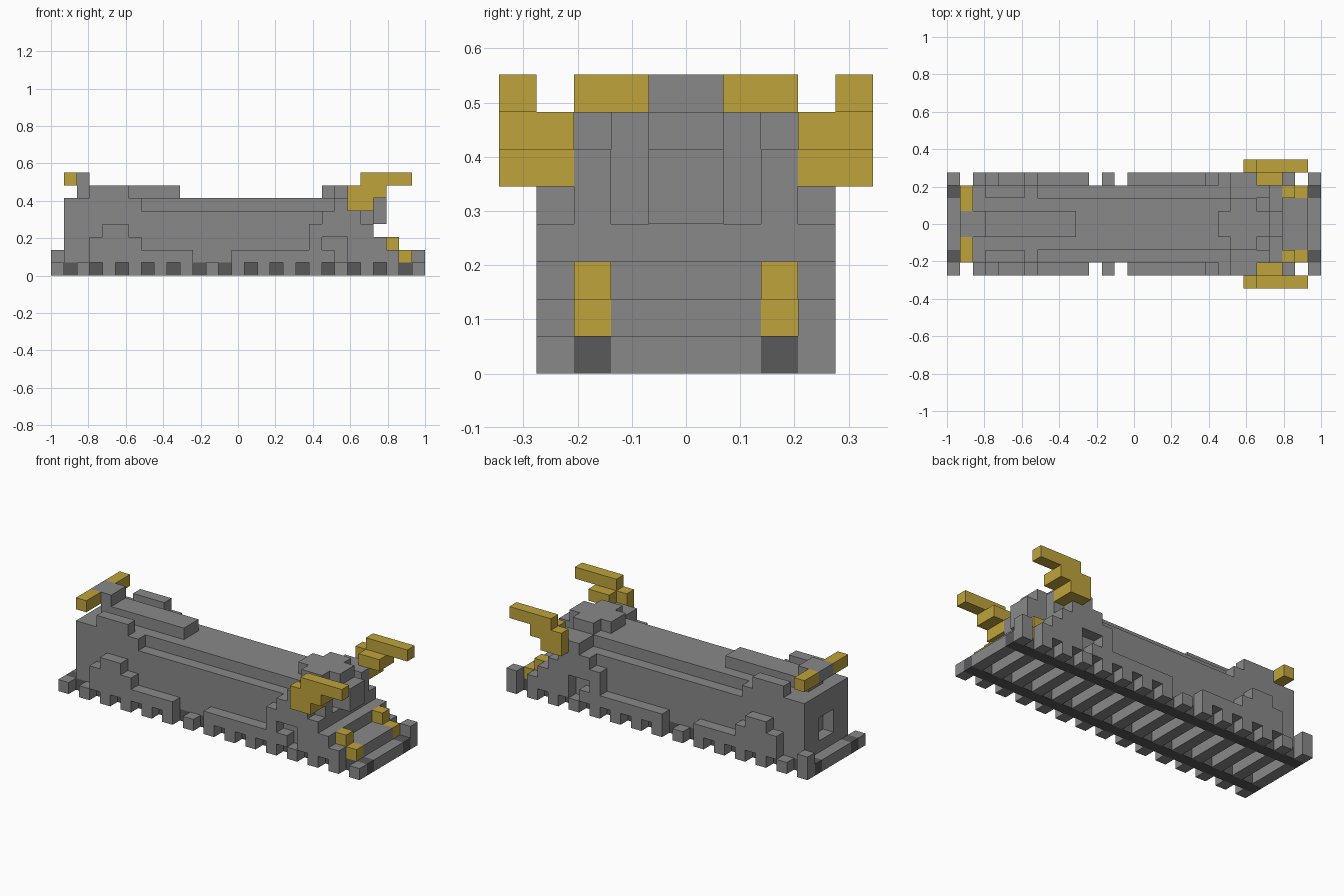
import bpy
import bmesh
from mathutils import Matrix, Vector

if "Cube" in bpy.data.objects:
    bpy.data.objects.remove(bpy.data.objects["Cube"], do_unlink=True)

LENGTH = 29          # grid cells along the longest side
U = 2 / LENGTH


def material(name, rgb):
    m = bpy.data.materials.new(name)
    m.use_nodes = True
    color = (*rgb, 1)
    m.diffuse_color = color
    bsdf = m.node_tree.nodes["Principled BSDF"]
    bsdf.inputs["Base Color"].default_value = color
    bsdf.inputs["Roughness"].default_value = 0.9
    return m


grey = material("stone grey", (0.25, 0.25, 0.25))
gold = material("gold", (0.52, 0.37, 0.045))
dark = material("dark iron", (0.1, 0.1, 0.105))


def part(name, mat, boxes, mirror=False):
    """Blocks given as (x0, x1, y0, y1, z0, z1) in cells; y and z from the base centre."""
    bm = bmesh.new()
    for x0, x1, y0, y1, z0, z1 in boxes:
        spans = [(y0, y1), (-y1, -y0)] if mirror else [(y0, y1)]
        for a, b in spans:
            centre = Vector(((x0 + x1 - LENGTH) / 2, (a + b) / 2, (z0 + z1) / 2)) * U
            size = Vector((x1 - x0, b - a, z1 - z0)) * U
            bmesh.ops.create_cube(bm, size=1,
                                  matrix=Matrix.LocRotScale(centre, None, size))
    mesh = bpy.data.meshes.new(name)
    bm.to_mesh(mesh)
    bm.free()
    mesh.materials.append(mat)
    obj = bpy.data.objects.new(name, mesh)
    bpy.context.collection.objects.link(obj)


def layer(y0, y1, outline):
    """Side profile blocks (x0, x1, z0, z1) given one common depth."""
    return [(x0, x1, y0, y1, z0, z1) for x0, x1, z0, z1 in outline]


# Track: rails, sleepers and the raised end posts on one side
part("rails", dark, [(0, LENGTH, 2, 3, 0, 1)], mirror=True)
sleepers = range(0, LENGTH, 2)
part("sleeper_middles", grey, [(i, i + 1, -2, 2, 0, 1) for i in sleepers])
part("sleeper_ends", grey, [(i, i + 1, 3, 4, 0, 1) for i in sleepers], mirror=True)
part("end_posts", grey, [(i, i + 1, 3, 4, 1, 2) for i in (0, LENGTH - 1)])

# Main body, with a narrower raised roof
part("body", grey, layer(-3, 3, [(2, 24, 1, 5), (24, 25, 1, 4), (25, 26, 1, 3),
                                 (26, 27, 1, 2), (2, 7, 5, 6)]))
part("roof", grey, [(7, 24, -2, 2, 5, 6)])
part("front_bar", grey, [(27, 28, -2, 2, 1, 2)])

# Rear wall framing a small recess
part("rear_wall", grey, [(1, 2, -3, 3, 1, 2), (1, 2, -3, 3, 4, 6)])
part("rear_wall_sides", grey, [(1, 2, 1, 3, 2, 4)], mirror=True)

# Roof details
part("spine", grey, [(3, 10, -1, 1, 6, 7)])
part("shoulder_blocks", grey, [(3, 6, 2, 3, 6, 7)], mirror=True)

# Side skirts: rear haunch, then front leg with its arch
part("rear_haunches", grey, layer(3, 4, [(3, 11, 1, 2), (3, 7, 2, 3), (4, 6, 3, 4)]), mirror=True)
part("front_legs", grey, layer(3, 4, [(14, 22, 1, 2), (20, 21, 2, 4), (21, 25, 3, 4),
                                      (23, 26, 1, 3), (26, 27, 1, 2),
                                      (21, 24, 4, 5), (22, 24, 5, 6)]), mirror=True)

# Head
part("cheeks", grey, [(22, 25, 2, 3, 4, 6)], mirror=True)
part("snout", grey, [(24, 26, -1, 1, 4, 6)])
part("crown", grey, [(21, 25, -1, 1, 6, 7), (22, 24, -2, 2, 6, 7)])

# Horns: inner root and outer sweep
part("horn_roots", gold, layer(3, 4, [(24, 25, 5, 6), (24, 26, 6, 7)]), mirror=True)
part("horns", gold, layer(4, 5, [(23, 25, 5, 6), (23, 26, 6, 7), (24, 28, 7, 8)]), mirror=True)

# Tusks at the front
part("tusks", gold, layer(2, 3, [(26, 27, 2, 3), (27, 28, 1, 2)]), mirror=True)

# Tail post with gold tips
part("tail", grey, [(2, 3, -1, 1, 6, 8), (1, 2, -1, 1, 7, 8)])
part("tail_tips", gold, [(1, 2, 1, 3, 7, 8)], mirror=True)
